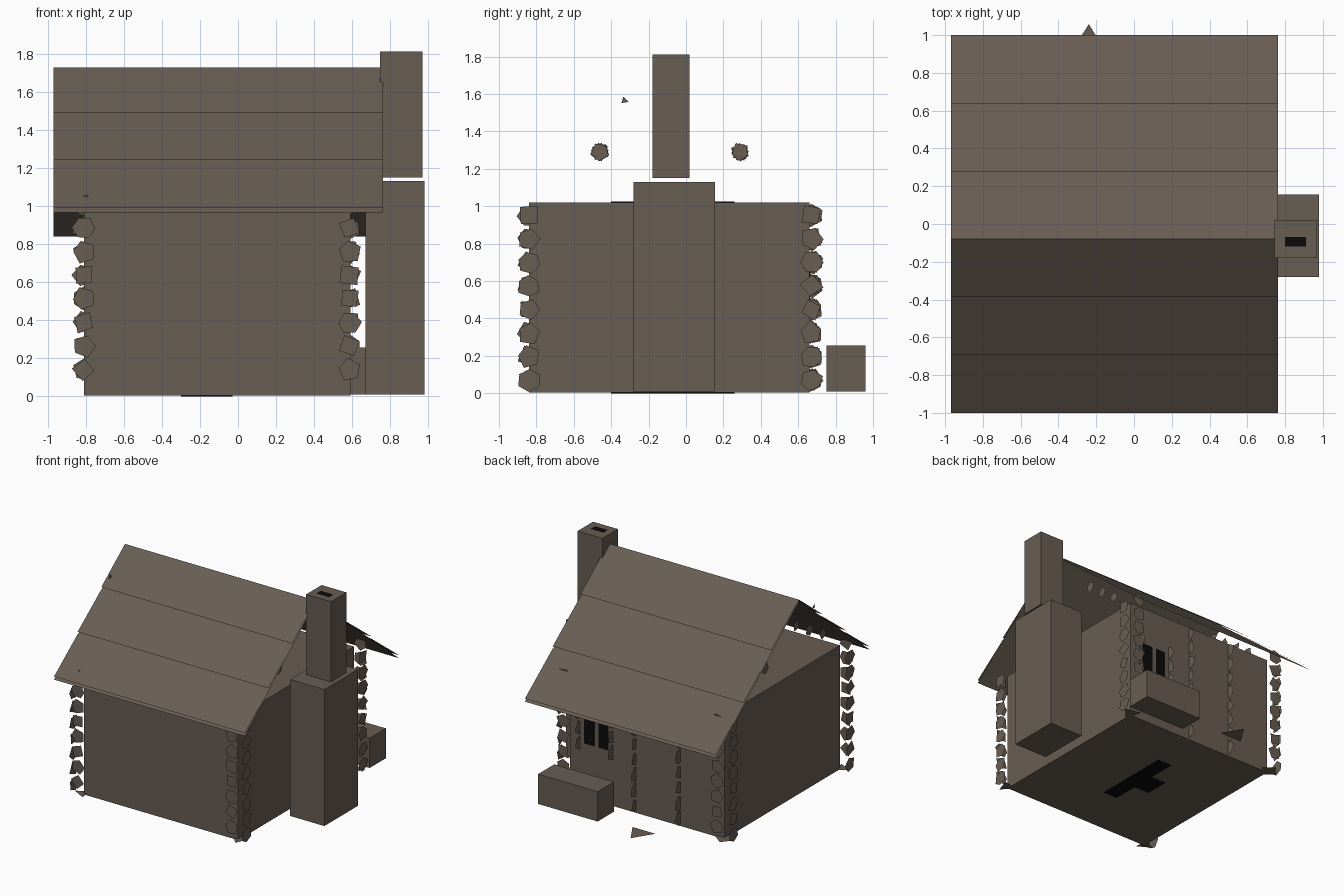
import bpy, bmesh, math, random
from mathutils import Matrix, Vector

random.seed(4)
cube = bpy.data.objects.get("Cube")
if cube:
    bpy.data.objects.remove(cube, do_unlink=True)


def material(name, color):
    m = bpy.data.materials.new(name)
    m.use_nodes = True
    m.diffuse_color = color
    m.node_tree.nodes["Principled BSDF"].inputs["Base Color"].default_value = color
    return m


WOOD = material("weathered brown", (0.138, 0.109, 0.086, 1))
SOOT = material("soot black", (0.003, 0.003, 0.003, 1))


def finish(bm, name, mat=WOOD):
    me = bpy.data.meshes.new(name)
    bm.to_mesh(me)
    bm.free()
    me.materials.append(mat)
    ob = bpy.data.objects.new(name, me)
    bpy.context.collection.objects.link(ob)
    return ob


def box(name, lo, hi, mat=WOOD):
    lo, hi = Vector(lo), Vector(hi)
    bm = bmesh.new()
    bmesh.ops.create_cube(bm, size=1, matrix=Matrix.Translation((lo + hi) / 2)
                          @ Matrix.Diagonal((*(hi - lo), 1)))
    return finish(bm, name, mat)


def caps(name, places, axis, radius=0.062, sides=(4, 5, 6)):
    """Flat, roughly cut log ends, facing along the given axis."""
    bm = bmesh.new()
    turn = {"x": Matrix.Rotation(math.pi / 2, 4, "Y"),
            "y": Matrix.Rotation(math.pi / 2, 4, "X"),
            "z": Matrix.Identity(4)}[axis]
    for p in places:
        spin = Matrix.Rotation(random.uniform(0, math.tau), 4, "Z")
        made = bmesh.ops.create_circle(bm, cap_ends=True, radius=radius,
                                       segments=random.choice(sides))
        for v in made["verts"]:
            v.co = Matrix.Translation(p) @ turn @ spin @ (v.co * random.uniform(0.88, 1.08))
    return finish(bm, name)


def sheet(name, start, end):
    """Thin roof sheet between two (y, z) points."""
    bm = bmesh.new()
    vs = [bm.verts.new((x, *p)) for p, xs in ((start, (LEFT, RIGHT)), (end, (RIGHT, LEFT)))
          for x in xs]
    bm.faces.new(vs)
    bmesh.ops.recalc_face_normals(bm, faces=bm.faces)
    if bm.faces[:][0].normal.z < 0:
        bmesh.ops.reverse_faces(bm, faces=bm.faces)
    return finish(bm, name)


# Cabin body, chimney and rear trough
box("cabin_body", (-0.81, -0.84, 0.004), (0.59, 0.66, 1.02))
box("chimney_base", (0.67, -0.28, 0.01), (0.98, 0.155, 1.13))
box("chimney_stack", (0.745, -0.18, 1.15), (0.97, 0.02, 1.81))
box("rear_trough", (0.13, 0.75, 0.01), (0.67, 0.96, 0.255))

# Roof: an under-sheet and three lapped boards per slope
LEFT, RIGHT = -0.97, 0.762
RIDGE = -0.08
for side, eave_y, eave_z in (("front", -1.0, 0.965), ("rear", 1.0, 0.84)):
    sheet(side + "_roof_underlay", (RIDGE, 1.715), (eave_y, eave_z))
    for i in range(3):
        a, b = i / 3, (i + 1) / 3
        lift = 0.012 if i == 0 else 0.006
        start = (RIDGE + (eave_y - RIDGE) * a, 1.715 + (eave_z - 1.715) * a + lift)
        end = (RIDGE + (eave_y - RIDGE) * b, 1.715 + (eave_z - 1.715) * b + 0.025)
        sheet(f"{side}_roof_board_{i + 1}", start, end)

# Log ends at the four corners, alternating in height
for side, y in (("front", -0.92), ("rear", 0.755)):
    caps(side + "_log_ends", [(x, y, 0.14 + 0.124 * i) for x in (-0.81, 0.585)
                              for i in range(8)], "y")
for side, x in (("right", -0.9), ("left", 0.665)):
    caps(side + "_log_ends", [(x, y, 0.07 + 0.126 * i) for y in (-0.84, 0.67)
                              for i in range(8)], "x")

# Log ends beside the rear door and window
caps("door_log_ends", [(x, 0.67, 0.07 + 0.126 * i) for x in (-0.41, -0.01)
                       for i in range(8)], "x")
caps("window_log_ends", [(x, 0.67, 0.45 + 0.126 * i) for x in (0.2, 0.5)
                         for i in range(3)], "x")

# Purlin ends under the roof, and a chip by the ridge
for side, y in (("front", -0.46), ("rear", 0.29)):
    caps(side + "_purlin_ends", [(s, y, 1.29) for s in
         (-0.92, -0.8, -0.68, -0.57, 0.45, 0.57, 0.69)], "x", 0.05, (4, 5))
caps("ridge_chip", [(-0.93, -0.33, 1.565)], "x", 0.022, (3,))

# Loose chips on the ground
caps("corner_chips", [(x, y, 0.015) for x in (-0.82, 0.6) for y in (-0.84, 0.67)],
     "z", 0.08, (3, 4))
caps("door_step", [(-0.24, 0.95, 0.01)], "z", 0.12, (3,))

# Dark stains
box("floor_stain_bar", (-0.16, -0.4, 0), (-0.03, 0.26, 0.005), SOOT)
box("floor_stain_tab", (-0.3, -0.18, 0), (-0.1, 0.02, 0.005), SOOT)
box("loft_stain_bar", (-0.16, -0.4, 1.019), (-0.03, 0.26, 1.024), SOOT)
box("loft_stain_tab", (-0.3, -0.18, 1.019), (-0.1, 0.02, 1.024), SOOT)
box("chimney_stain", (0.8, -0.12, 1.809), (0.91, -0.07, 1.812), SOOT)
box("rear_window_left", (0.37, 0.659, 0.45), (0.46, 0.664, 0.7), SOOT)
box("rear_window_right", (0.24, 0.659, 0.45), (0.33, 0.664, 0.7), SOOT)
